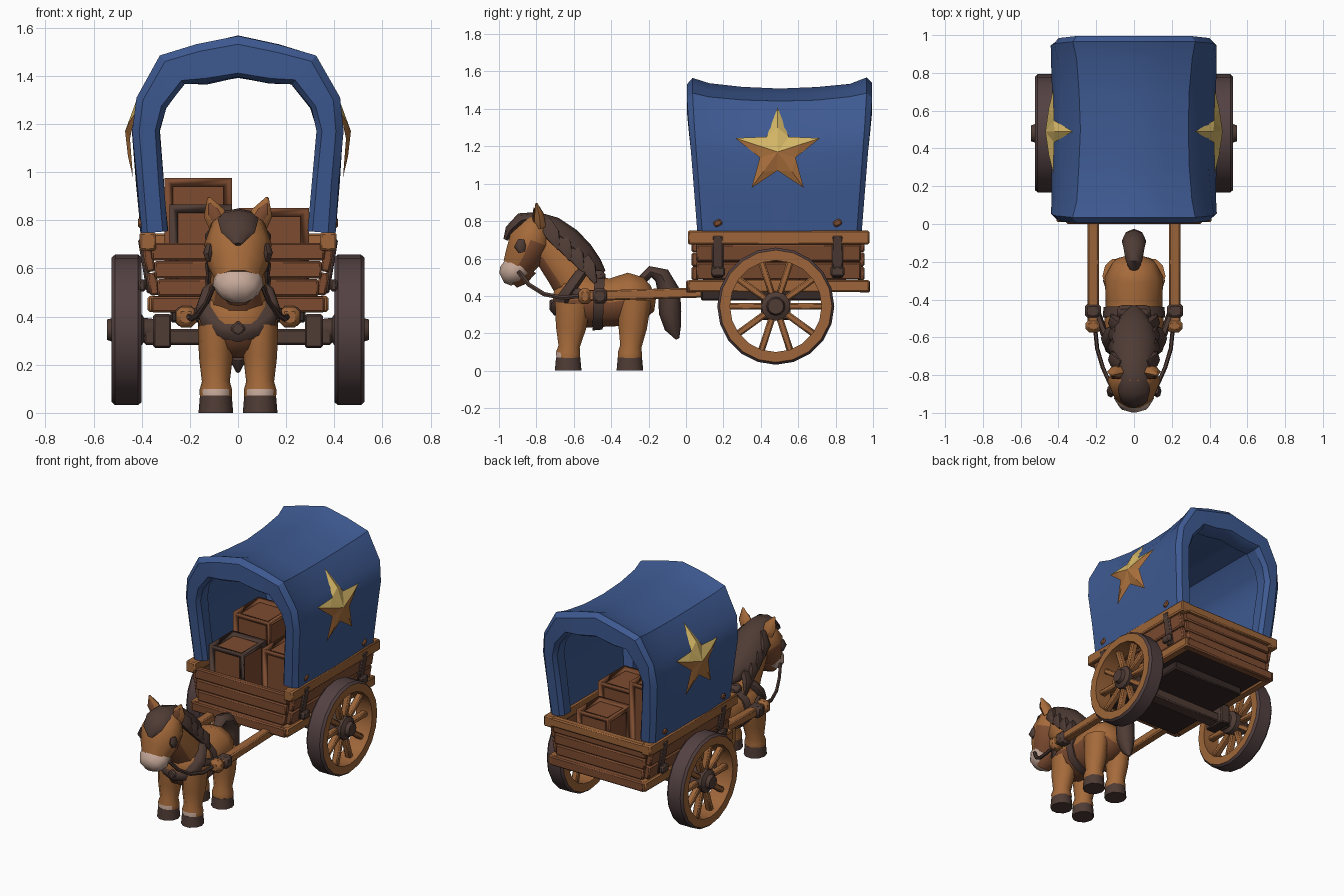
import bpy, bmesh, random
from math import sin, cos, pi, radians
from mathutils import Vector, Matrix

random.seed(4)
if "Cube" in bpy.data.objects:
    bpy.data.objects.remove(bpy.data.objects["Cube"])


def paint(name, *rgb):
    m = bpy.data.materials.new(name)
    col = [(c / 255) ** 2.2 for c in rgb] + [1]
    m.diffuse_color = col
    m.use_nodes = True
    m.node_tree.nodes["Principled BSDF"].inputs["Base Color"].default_value = col
    return m


BLUE = paint("blue canvas", 64, 90, 144)
GOLD = paint("gold", 210, 180, 102)
AMBER = paint("amber", 172, 114, 64)
COAT = paint("chestnut coat", 164, 106, 61)
TAN = paint("tan wood", 156, 101, 60)
BROWN = paint("brown wood", 124, 77, 52)
DARK = paint("dark leather", 80, 62, 56)
TREAD = paint("wheel tread", 84, 67, 68)
PINK = paint("pale muzzle", 198, 168, 153)
UNDER = paint("dark underside", 56, 45, 42)


def finish(name, bm, mats, rule=None, bevel=0, angle=40):
    """Turn a bmesh into an object, colouring faces by an optional rule."""
    bm.normal_update()
    if rule:
        for f in bm.faces:
            f.material_index = rule(f)
    me = bpy.data.meshes.new(name)
    bm.to_mesh(me)
    bm.free()
    ob = bpy.data.objects.new(name, me)
    bpy.context.collection.objects.link(ob)
    for m in mats:
        me.materials.append(m)
    if bevel:
        mod = ob.modifiers.new("worn edges", "BEVEL")
        mod.width, mod.segments = bevel, 1
    bpy.ops.object.select_all(action="DESELECT")
    ob.select_set(True)
    bpy.context.view_layer.objects.active = ob
    bpy.ops.object.shade_smooth_by_angle(angle=radians(angle))
    return ob


def skin(name, rings, mats, closed=False, rule=None, angle=40):
    """Bridge rings of points into a tube, capped or joined end to end."""
    bm = bmesh.new()
    rows = [[bm.verts.new(p) for p in r] for r in rings]
    for a, b in zip(rows, rows[1:] + rows[:1] if closed else rows[1:]):
        for i in range(len(a)):
            j = (i + 1) % len(a)
            bm.faces.new((a[i], a[j], b[j], b[i]))
    if not closed:
        bm.faces.new(rows[0])
        bm.faces.new(rows[-1])
    bmesh.ops.recalc_face_normals(bm, faces=bm.faces[:])
    return finish(name, bm, mats, rule, angle=angle)


def loft(name, pts, mats, n=10, rule=None):
    """Sweep ellipses (x, y, z, half width, half depth) along a path."""
    rings = []
    for i, p in enumerate(pts):
        t = (Vector(pts[min(i + 1, len(pts) - 1)][:3]) - Vector(pts[max(i - 1, 0)][:3])).normalized()
        side = Vector((1, 0, 0))
        side = (side - t * side.dot(t)).normalized()
        up = side.cross(t)
        rings.append([Vector(p[:3]) + side * p[3] * cos(2 * pi * k / n) + up * p[4] * sin(2 * pi * k / n)
                      for k in range(n)])
    return skin(name, rings, mats, rule=rule, angle=50)


def spine(name, pts, mats, n=10, x=0, rule=None):
    return loft(name, [(x,) + p for p in pts], mats, n, rule)


def box(name, c, size, mat, tilt=0, axis="Y", bevel=0.008, under=None):
    bm = bmesh.new()
    bmesh.ops.create_cube(bm, size=1, matrix=Matrix.Translation(c) @ Matrix.Rotation(tilt, 4, axis)
                          @ Matrix.Diagonal((*size, 1)))
    rule = (lambda f: int(f.normal.z < -0.8)) if under else None
    return finish(name, bm, [mat] + ([under] if under else []), rule, bevel, 30)


# Canvas cover: a thick sagging section with rolled rims, bent over the hoops
half = [(.402, .745), (.42, .95), (.437, 1.17), (.424, 1.31), (.325, 1.485), (.17, 1.53)]
arch = half + [(0, 1.565)] + [(-x, z) for x, z in reversed(half)]
rings, middle = [], []
for i, (x, z) in enumerate(arch):
    a, b = arch[max(i - 1, 0)], arch[min(i + 1, len(arch) - 1)]
    t = Vector((b[0] - a[0], 0, b[1] - a[1])).normalized()
    nrm = Vector((t.z, 0, -t.x))
    up = max(nrm.z, 0)
    sag = .06 * min(up * 1.6, 1)
    rim, wall = .11 + .06 * up, .055 + sag
    section = [(0, .03), (.03, 0), (.12, .5 * sag), (.3, .85 * sag), (.5, sag), (.7, .85 * sag),
               (.88, .5 * sag), (.97, 0), (1, .03), (1, rim - .02), (.97, rim), (.89, rim),
               (.86, wall), (.14, wall), (.11, rim), (.03, rim), (0, rim - .02)]
    length = .88 + .11 * min((z - .745) / .7, 1)
    rings.append([Vector((x, .5 + (u - .5) * length, z)) - nrm * (d + random.uniform(-.004, .004))
                  for u, d in section])
    middle.append(Vector((x, 0, z)) - nrm * sag)
skin("canvas_cover", rings, [BLUE], angle=32)


def cover_x(z):
    """Half width of the sagging cover at its middle."""
    for a, b in zip(middle, middle[1:]):
        if z <= b.z:
            return a.x + (b.x - a.x) * (z - a.z) / (b.z - a.z)


# Raised faceted stars draped on the cover sides
for s in (-1, 1):
    bm = bmesh.new()

    def spot(r, a, lift):
        z = 1.17 + r * cos(a)
        return bm.verts.new((s * (cover_x(z) + lift), .49 + r * sin(a), z))

    hub = spot(0, 0, .032)
    inner = [spot(.1, (k + .5) * pi * .4, .014) for k in range(5)]
    for k in range(5):
        ridge, tip = spot(.13, k * pi * .4, .028), spot(.238, k * pi * .4, .014)
        left, right = inner[k - 1], inner[k]
        for tri in ((hub, left, ridge), (hub, ridge, right), (left, tip, ridge), (ridge, tip, right)):
            f = bm.faces.new(tri)
            f.normal_update()
            if f.normal.x * s < 0:
                f.normal_flip()
    finish("star", bm, [GOLD, AMBER], lambda f: int(f.normal.z < .08), angle=5)

# Wagon bed: floor, end walls, flared side planks, rails and straps
box("floor", (0, .5, .455), (.66, .93, .05), BROWN, under=UNDER)
box("under_frame", (0, .42, .405), (.56, .68, .06), UNDER)
for y, out in ((.05, -1), (.935, 1)):
    for k in range(3):
        box("end_plank", (0, y, .52 + k * .075), (.67 + k * .024, .04, .073), BROWN)
    box("end_sill", (0, y + out * .02, .45), (.72, .06, .065), BROWN)
box("tailgate_rail", (0, .955, .715), (.78, .05, .06), TAN)
for s in (-1, 1):
    for k in range(2):
        box("side_plank", (s * (.352 + k * .017), .495, .535 + k * .098), (.04, .88, .094), BROWN, s * .165)
    box("top_rail", (s * .375, .495, .712), (.07, .97, .075), TAN)
    box("bottom_rail", (s * .345, .495, .453), (.06, .97, .066), TAN)
    for y in (.17, .81):
        box("side_strap", (s * .385, y, .61), (.025, .06, .23), DARK, s * .165)
        box("strap_buckle", (s * .398, y, .53), (.03, .075, .05), DARK)
        box("cover_tie", (s * .405, y, .79), (.02, .045, .035), BROWN, .5, "X")
    box("axle_block", (s * .315, .48, .34), (.075, .16, .14), DARK, under=UNDER)
box("axle", (0, .48, .315), (.78, .09, .065), DARK)

# Crates stacked in the bed
for x, y, w, top, trim in ((-.155, .22, .25, .86, DARK), (-.165, .52, .27, .97, BROWN),
                           (.15, .4, .28, .845, BROWN), (.12, .73, .24, .78, BROWN)):
    h = top - .48
    box("crate", (x, y, .48 + h / 2), (w - .03, w - .03, h - .03), BROWN)
    frame = box("crate_frame", (x, y, .48 + h / 2), (w, w, h), trim, bevel=0)
    wire = frame.modifiers.new("frame", "WIREFRAME")
    wire.thickness, wire.offset = .045, -.6


# Wheels
def lathe(name, profile, mats, closed=False, n=20, rule=None):
    turns = [[(x, .48 + r * sin(2 * pi * k / n), .345 + r * cos(2 * pi * k / n)) for x, r in profile]
             for k in range(n)]
    if not closed:
        turns = [list(r) for r in zip(*turns)]
    return skin(name, turns, mats, closed, rule, 30)


def is_tread(f):
    c = f.calc_center_median() - Vector((0, .48, .345))
    c.x = 0
    return int(f.normal.dot(c.normalized()) > .6)


for s in (-1, 1):
    lathe("wheel_rim", [(s * x, r) for x, r in ((.4, .245), (.4, .3), (.415, .313), (.51, .313),
          (.525, .3), (.525, .245))], [TAN, TREAD], True, rule=is_tread)
    lathe("wheel_hub", [(s * x, r) for x, r in ((.35, .045), (.39, .05), (.41, .078), (.505, .078),
          (.52, .05), (.545, .042))], [DARK], n=12)
    for k in range(10):
        a = (k + .5) * pi / 5
        box("spoke", (s * .465, .48 - .16 * sin(a), .345 + .16 * cos(a)), (.045, .036, .2), TAN, a, "X")

# Shafts
for s in (-1, 1):
    box("shaft", (s * .215, -.2, .41), (.06, .74, .055), TAN, .03, "X")
    box("shaft_tip", (s * .215, -.54, .398), (.085, .07, .085), TAN, bevel=.02)
    box("shaft_band", (s * .218, -.46, .4), (.085, .075, .08), DARK, bevel=.015)


# Pony body, neck and head, with a darker belly, throat and jaw
def shaded_coat(f):
    return int(f.normal.z < -.25)


FUR = [COAT, BROWN]
spine("body", [(-.175, .42, .04, .04), (-.2, .41, .11, .1), (-.28, .385, .155, .15), (-.4, .365, .15, .135),
               (-.49, .37, .155, .145), (-.58, .38, .165, .16), (-.66, .385, .135, .13), (-.71, .39, .06, .06)],
      FUR, rule=shaded_coat)
spine("neck", [(-.55, .42, .14, .14), (-.63, .54, .115, .13), (-.71, .65, .105, .12), (-.76, .73, .08, .09)],
      FUR, rule=shaded_coat)
spine("head", [(-.785, .825, .06, .05), (-.8, .79, .11, .085), (-.83, .7, .14, .12), (-.87, .61, .125, .105),
               (-.905, .55, .095, .085)], FUR, rule=shaded_coat)
spine("muzzle", [(-.885, .565, .1, .08), (-.925, .53, .105, .078), (-.965, .505, .08, .06),
                 (-.985, .495, .035, .03)], [PINK])
spine("lower_jaw", [(-.84, .555, .07, .05), (-.89, .5, .075, .05), (-.925, .465, .05, .03)], [BROWN], 8)
for s in (-1, 1):
    loft("ear", [(s * .075, -.78, .775, .045, .035), (s * .1, -.785, .83, .045, .03),
                 (s * .122, -.8, .895, .006, .006)], [COAT], 6)
    loft("inner_ear", [(s * .08, -.812, .795, .024, .008), (s * .103, -.815, .835, .024, .006),
                       (s * .12, -.812, .87, .005, .004)], [BROWN], 6)
    loft("eye", [(s * .118, -.875, .635, .016, .02), (s * .123, -.885, .665, .022, .034),
                 (s * .115, -.88, .7, .016, .02)], [DARK], 8)
    # Legs, with pale patches on the front fetlocks, and hooves
    for y, top, wide in ((-.625, .36, .1), (-.295, .38, .095)):
        spine("leg", [(y + .02, top, .075, wide), (y + .01, .23, .07, wide - .015), (y, .13, .058, .06),
                      (y - .005, .095, .068, .068), (y - .005, .06, .066, .066)], [COAT, PINK], x=s * .092,
              rule=lambda f: int(f.calc_center_median().z < .09 and f.normal.y < -.4 and y < -.5))
        spine("hoof", [(y - .005, .072, .066, .068), (y - .005, 0, .072, .075)], [DARK], x=s * .092)

# Mane, forelock, locks and tail
spine("mane", [(-.965, .7, .015, .012), (-.94, .75, .07, .03), (-.88, .805, .085, .04), (-.8, .815, .075, .035),
               (-.72, .765, .1, .065), (-.64, .695, .118, .08), (-.56, .62, .11, .075), (-.49, .56, .075, .05),
               (-.44, .525, .02, .015)], [DARK], 8)
for s in (-1, 1):
    for k in range(4):
        y, z = -.73 + k * .065, .75 - k * .06
        loft("mane_lock", [(s * .06, y - .02, z + .04, .03, .04), (s * .11, y + .015, z - .02, .03, .045),
                           (s * .118, y + .05, z - .1, .008, .01)], [DARK], 6)
spine("tail", [(-.23, .49, .03, .025), (-.19, .53, .045, .03), (-.13, .51, .055, .045), (-.09, .42, .065, .06),
               (-.085, .31, .06, .06), (-.07, .23, .04, .045), (-.045, .17, .008, .01)], [DARK], 8)

# Harness
spine("girth", [(-.44, .368, .161, .148), (-.495, .37, .166, .155)], [DARK], 12)
spine("collar", [(-.59, .425, .16, .155), (-.605, .435, .175, .172), (-.63, .453, .168, .163),
                 (-.642, .462, .15, .14)], [DARK], 12)
box("collar_plate", (0, -.715, .35), (.05, .03, .05), DARK, .78)
box("back_pad", (0, -.468, .505), (.18, .075, .06), DARK, bevel=.02)
for s in (-1, 1):
    loft("side_link", [(s * .15, -.6, .42, .02, .025), (s * .2, -.46, .405, .02, .025)], [DARK], 6)
    loft("rein", [(s * x, y, z, .011, .013) for x, y, z in ((.1, -.895, .53), (.13, -.84, .46), (.165, -.76, .41),
                  (.195, -.66, .39), (.205, -.56, .4))], [DARK], 6)
